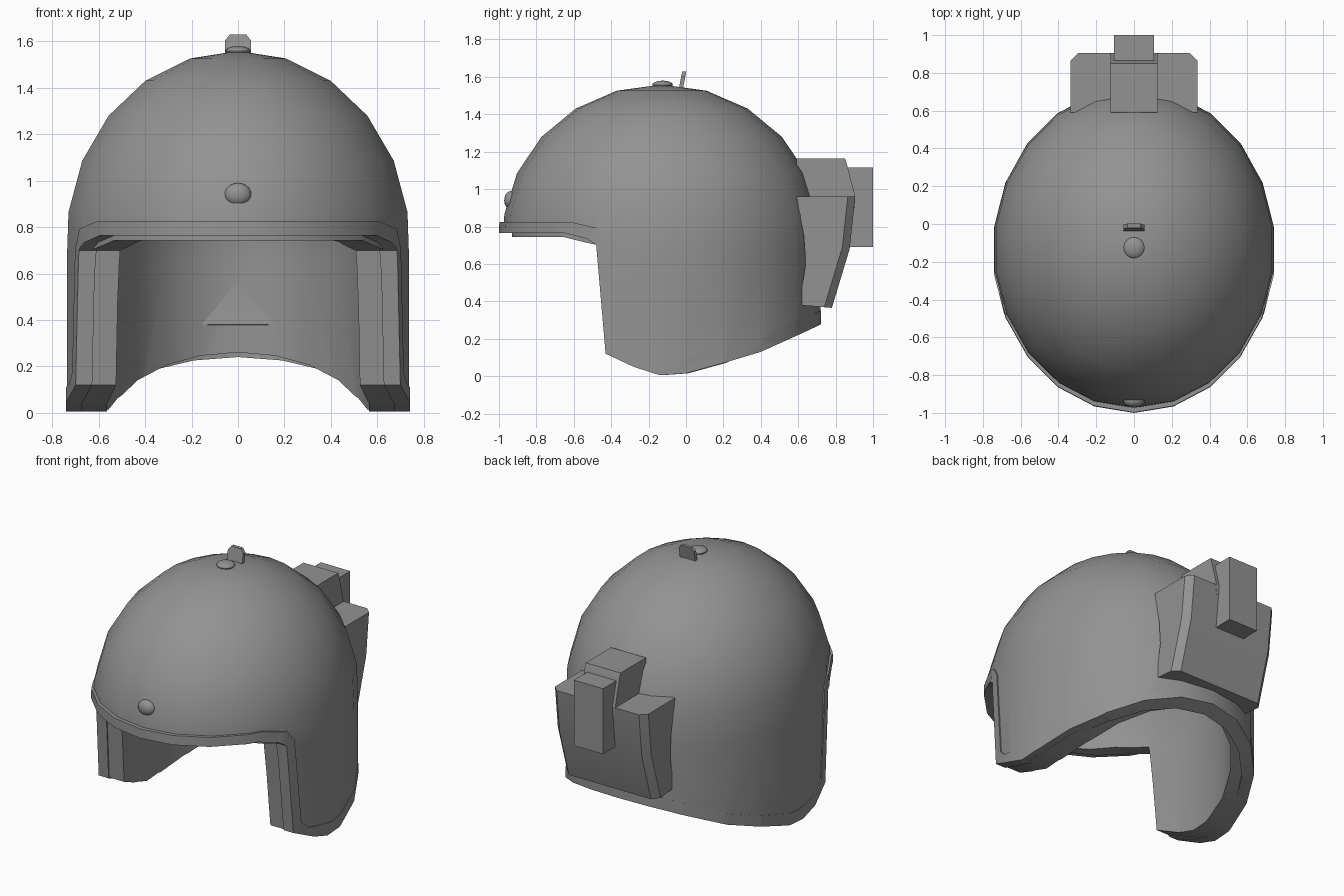
import bpy, bmesh, math
from mathutils import Matrix, Vector

old = bpy.data.objects.get("Cube")
if old:
    bpy.data.objects.remove(old)

# Single flat colour
grey = bpy.data.materials.new("helmet_grey")
grey.use_nodes = True
colour = (0.29, 0.29, 0.29, 1)
grey.diffuse_color = colour
grey.node_tree.nodes["Principled BSDF"].inputs["Base Color"].default_value = colour

SEGMENTS = 22
CENTRE_Z = 0.75


def activate(obj):
    bpy.ops.object.select_all(action='DESELECT')
    obj.select_set(True)
    bpy.context.view_layer.objects.active = obj


def finish(name, bm):
    bmesh.ops.recalc_face_normals(bm, faces=bm.faces[:])
    mesh = bpy.data.meshes.new(name)
    bm.to_mesh(mesh)
    bm.free()
    mesh.materials.append(grey)
    obj = bpy.data.objects.new(name, mesh)
    bpy.context.collection.objects.link(obj)
    return obj


def smooth(obj):
    activate(obj)
    bpy.ops.object.shade_smooth_by_angle(angle=math.radians(30))


def prism(name, outline, half, bevel=0.0, pick=None):
    """Extrude a side outline of (y, z) points across x."""
    bm = bmesh.new()
    left, right = ([bm.verts.new((s * half, y, z)) for y, z in outline] for s in (1, -1))
    bm.faces.new(left)
    bm.faces.new(right[::-1])
    n = len(outline)
    for i in range(n):
        j = (i + 1) % n
        bm.faces.new((left[i], right[i], right[j], left[j]))
    if bevel:
        edges = [e for e in bm.edges if pick(e)]
        bmesh.ops.bevel(bm, geom=edges, offset=bevel, segments=1, affect='EDGES')
    return finish(name, bm)


def dome(name, outer, inner, centre_y=-0.13):
    """Hollow bowl between two ellipsoid skins, with straight lower walls."""
    bm = bmesh.new()
    step = 2 * math.pi / SEGMENTS

    def skin(rx, ry, rz):
        pole = bm.verts.new((0, centre_y, CENTRE_Z + rz))
        levels = [(math.sin(k * step), CENTRE_Z + rz * math.cos(k * step)) for k in range(1, 6)]
        levels += [(1, CENTRE_Z - 0.1), (1, -0.2)]
        rings = [[bm.verts.new((rx * r * math.sin(i * step),
                                centre_y - ry * r * math.cos(i * step), z))
                  for i in range(SEGMENTS)] for r, z in levels]
        for i in range(SEGMENTS):
            j = (i + 1) % SEGMENTS
            bm.faces.new((pole, rings[0][i], rings[0][j]))
            for a, b in zip(rings, rings[1:]):
                bm.faces.new((a[i], b[i], b[j], a[j]))
        return rings[-1]

    a, b = skin(*outer), skin(*inner)
    for i in range(SEGMENTS):
        j = (i + 1) % SEGMENTS
        bm.faces.new((a[i], b[i], b[j], a[j]))
    return finish(name, bm)


def trim(obj, outline):
    """Keep only the part of the object inside a side outline."""
    cutter = prism("trim_cutter", outline, 1.5)
    cutter.hide_render = True
    mod = obj.modifiers.new("trim", 'BOOLEAN')
    mod.operation, mod.solver, mod.object = 'INTERSECT', 'EXACT', cutter
    activate(obj)
    bpy.ops.object.modifier_apply(modifier=mod.name)
    bpy.data.objects.remove(cutter)
    smooth(obj)


# Side-view path of the rim band, front to back
rim_top = [(-1.2, .825), (-.62, .825), (-.47, .79), (-.42, .72), (-.37, .17), (-.31, .12),
           (-.1, .08), (0, .09), (.2, .14), (.4, .20), (.6, .30), (.9, .43)]
rim_low = [(-1.2, .765), (-.65, .765), (-.53, .735), (-.48, .70), (-.43, .12), (-.28, .05),
           (-.14, .005), (0, .015), (.2, .07), (.4, .13), (.6, .22), (.9, .36)]
cap = [(1.3, 2), (-1.3, 2)]


def above(path):
    return [(-1.3, path[0][1])] + path[1:-1] + [path[-1], (1.3, path[-1][1])] + cap


def liner_point(y, z):
    if z > .71:
        return y, z - 0.022
    return y + 0.012, max(z, 0) + (0.03 if y > .3 else 0)


# Outer shell, rim band and padded liner (thick at the cheeks, thin at the back)
shell_edge = [((a[0] + b[0]) / 2, (a[1] + b[1]) / 2) for a, b in zip(rim_top, rim_low)]
trim(dome("shell", (.745, .85, .809), (.695, .79, .755)), above(shell_edge))
trim(dome("rim_band", (.749, .864, .815), (.68, .785, .74), -0.141), rim_low + rim_top[::-1])
trim(dome("liner", (.705, .805, .77), (.57, .765, .70)), above([liner_point(*p) for p in rim_low]))


# Rear pack: main body, raised top block and back box
def rear_edge(e):
    return all(v.co.y > 0.7 for v in e.verts) and e.verts[0].co.x * e.verts[1].co.x > 0


smooth(prism("rear_pack", [(.59, .96), (.905, .96), (.875, .68), (.78, .365), (.605, .38),
                           (.64, .6), (.63, .75)], 0.335, 0.04, rear_edge))
prism("rear_pack_top", [(.59, .90), (.59, 1.165), (.85, 1.165), (.86, 1.135), (.905, .96),
                        (.90, .90)], 0.125)
prism("rear_box", [(.86, .69), (1, .69), (1, 1.115), (.86, 1.115)], 0.105)


# Round studs on the brow and crown
def stud(name, location, scale):
    bm = bmesh.new()
    bmesh.ops.create_uvsphere(bm, u_segments=16, v_segments=10, radius=1,
                              matrix=Matrix.Translation(location) @ Matrix.Diagonal((*scale, 1)))
    smooth(finish(name, bm))


stud("brow_stud", Vector((0, -.935, .94)), (.058, .037, .05))
stud("crown_stud", Vector((0, -.125, 1.558)), (.055, .055, .022))

# Chamfered crown tab, leaning back
bm = bmesh.new()
tab = [(-.055, 1.53), (.055, 1.53), (.055, 1.605), (.035, 1.63), (-.035, 1.63), (-.055, 1.605)]
front, back = ([bm.verts.new((x, d - 0.04 + (z - 1.53) * 0.2, z)) for x, z in tab]
               for d in (0, .022))
bm.faces.new(front)
bm.faces.new(back[::-1])
for i in range(len(tab)):
    j = (i + 1) % len(tab)
    bm.faces.new((front[i], back[i], back[j], front[j]))
finish("crown_tab", bm)
